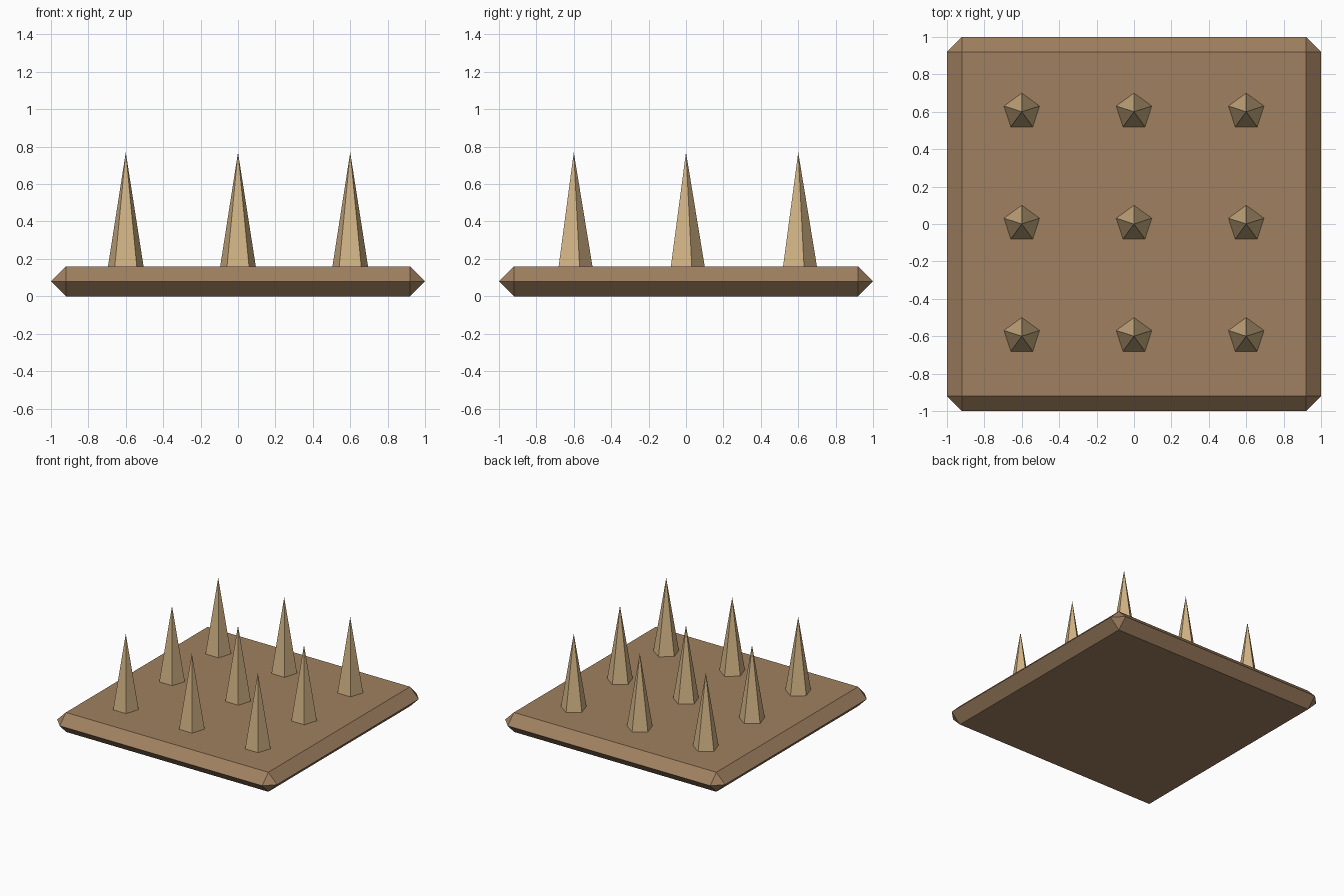
import bpy, bmesh
from mathutils import Matrix

if "Cube" in bpy.data.objects:
    bpy.data.objects.remove(bpy.data.objects["Cube"])


def material(name, srgb):
    m = bpy.data.materials.new(name)
    m.diffuse_color = [((c / 255 + 0.055) / 1.055) ** 2.4 for c in srgb] + [1]
    m.use_nodes = True
    m.node_tree.nodes["Principled BSDF"].inputs["Base Color"].default_value = m.diffuse_color
    return m


def add_object(name, bm, mat):
    mesh = bpy.data.meshes.new(name)
    bm.to_mesh(mesh)
    bm.free()
    mesh.materials.append(mat)
    obj = bpy.data.objects.new(name, mesh)
    bpy.context.collection.objects.link(obj)
    return obj


wood = material("brown wood", (160, 128, 96))
tan = material("tan spike", (210, 180, 133))

# Base slab: chamfers meet at mid height, corners cut to triangles
W, T, C = 1.0, 0.16, 0.08
bm = bmesh.new()
for sx in (-1, 1):
    for sy in (-1, 1):
        for z in (0, T):
            bm.verts.new((sx * (W - C), sy * (W - C), z))
        bm.verts.new((sx * W, sy * (W - C), T / 2))
        bm.verts.new((sx * (W - C), sy * W, T / 2))
bmesh.ops.convex_hull(bm, input=bm.verts)
bmesh.ops.dissolve_limit(bm, angle_limit=0.01, verts=bm.verts, edges=bm.edges)
bmesh.ops.recalc_face_normals(bm, faces=bm.faces)
add_object("base_slab", bm, wood)

# Grid of five-sided spikes, one corner pointing to the back
BOTTOM, TIP = 0.15, 0.77
for row, y in enumerate((-0.6, 0, 0.6)):
    for col, x in enumerate((-0.6, 0, 0.6)):
        bm = bmesh.new()
        bmesh.ops.create_cone(bm, cap_ends=True, segments=5, radius1=0.1016,
                              radius2=0, depth=TIP - BOTTOM,
                              matrix=Matrix.Translation((0, 0, (TIP + BOTTOM) / 2)))
        bmesh.ops.remove_doubles(bm, verts=bm.verts, dist=1e-5)
        spike = add_object(f"spike_{row + 1}_{col + 1}", bm, tan)
        spike.location = (x, y, 0)
